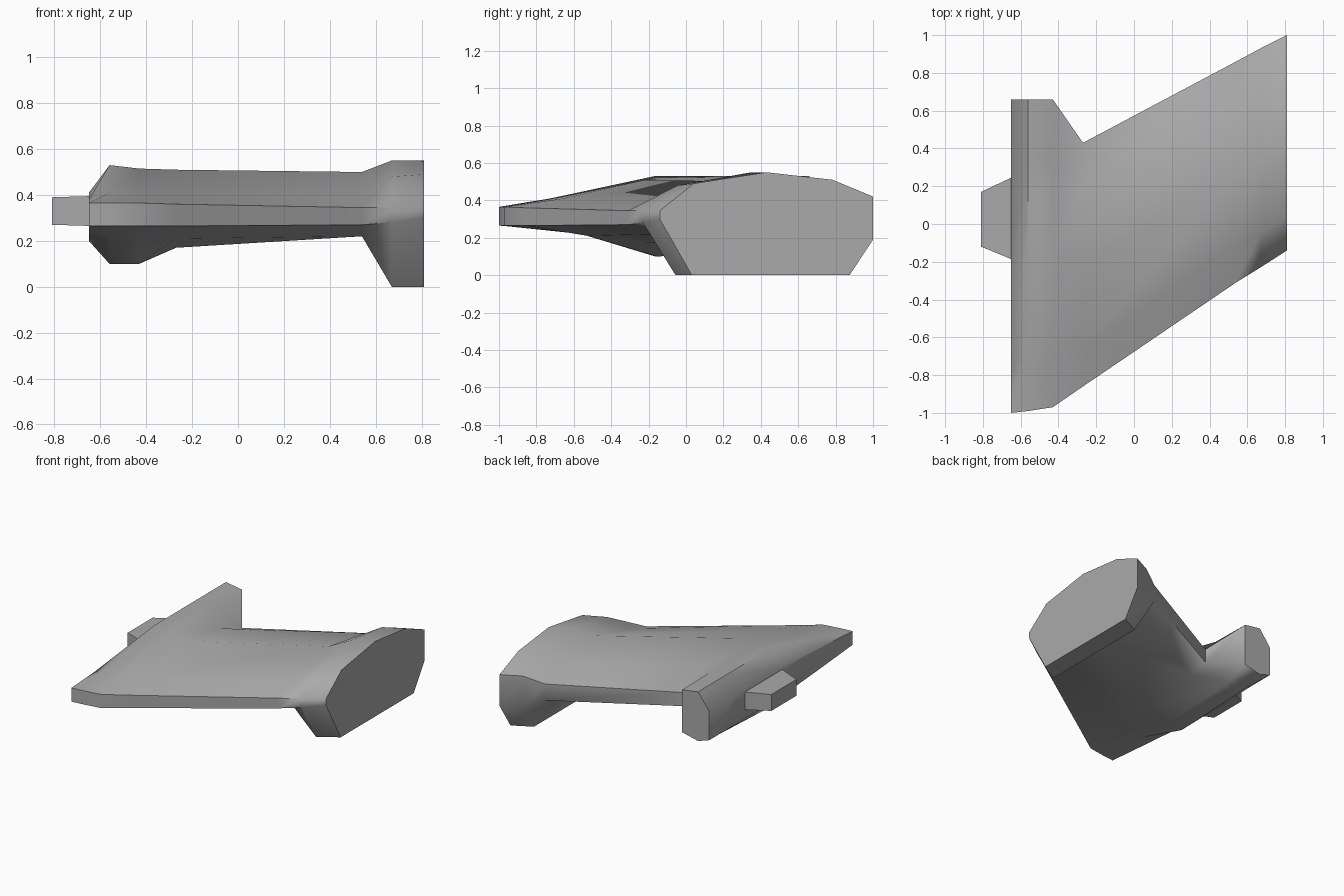
import bpy
import bmesh
import math

cube = bpy.data.objects.get("Cube")
if cube:
    bpy.data.objects.remove(cube, do_unlink=True)

GREY = (0.4, 0.4, 0.4, 1.0)
material = bpy.data.materials.new("plain grey")
material.use_nodes = True
material.diffuse_color = GREY
material.node_tree.nodes["Principled BSDF"].inputs["Base Color"].default_value = GREY


def loft(name, rings, sharp_angle):
    """Skin a row of closed rings, cap both ends and shade the result."""
    bm = bmesh.new()
    loops = [[bm.verts.new(point) for point in ring] for ring in rings]
    for near, far in zip(loops, loops[1:]):
        count = len(near)
        for i in range(count):
            j = (i + 1) % count
            bm.faces.new((near[i], near[j], far[j], far[i]))
    bm.faces.new(loops[0])
    bm.faces.new(loops[-1])
    bmesh.ops.recalc_face_normals(bm, faces=bm.faces[:])
    mesh = bpy.data.meshes.new(name)
    bm.to_mesh(mesh)
    bm.free()
    mesh.materials.append(material)
    obj = bpy.data.objects.new(name, mesh)
    bpy.context.collection.objects.link(obj)
    bpy.ops.object.select_all(action="DESELECT")
    bpy.context.view_layer.objects.active = obj
    obj.select_set(True)
    bpy.ops.object.shade_smooth_by_angle(angle=math.radians(sharp_angle))
    return obj


def wing_section(x, front, back, nose, upper, tail, keel, chin_at):
    """Cross-section ring: heights are placed at fractions of the chord."""
    chord_at = (0, 0, 0.16, 0.5, 0.81, 1, 1, 0.89, 0.5, chin_at)
    heights = (*nose, *upper, *tail, *keel)
    return [(x, front + (back - front) * f, z) for f, z in zip(chord_at, heights)]


# Swept body: pod on one end, thin blade between, deep end plate on the other.
# Each line: x, front y, back y, nose, upper surface, tail edge, keel, chin place
sections = [
    wing_section(-0.65, -1.0, 0.66, (0.265, 0.365), (0.38, 0.41, 0.41), (0.41, 0.2), (0.2, 0.2, 0.23), 0.26),
    wing_section(-0.56, -0.99, 0.66, (0.265, 0.365), (0.41, 0.53, 0.53), (0.53, 0.17), (0.13, 0.1, 0.22), 0.26),
    wing_section(-0.43, -0.97, 0.66, (0.265, 0.365), (0.41, 0.515, 0.515), (0.51, 0.2), (0.14, 0.1, 0.22), 0.26),
    wing_section(-0.27, -0.86, 0.43, (0.265, 0.36), (0.41, 0.51, 0.45), (0.36, 0.26), (0.22, 0.17, 0.21), 0.26),
    wing_section(0.54, -0.31, 0.86, (0.27, 0.345), (0.4, 0.5, 0.43), (0.37, 0.25), (0.22, 0.22, 0.22), 0.15),
    wing_section(0.67, -0.23, 0.93, (0.28, 0.345), (0.48, 0.55, 0.51), (0.42, 0.19), (0, 0, 0), 0.15),
    wing_section(0.81, -0.14, 1.0, (0.3, 0.345), (0.49, 0.55, 0.51), (0.42, 0.19), (0, 0, 0), 0.15),
]
loft("swept_body", sections, 52)


def block_ring(x, front, back, low, high):
    return [(x, front, low), (x, back, low), (x, back, high), (x, front, high)]


# Tapered stub on the outer wall of the pod
loft("side_stub", [
    block_ring(-0.64, -0.19, 0.25, 0.265, 0.395),
    block_ring(-0.81, -0.12, 0.17, 0.27, 0.39),
], 30)
